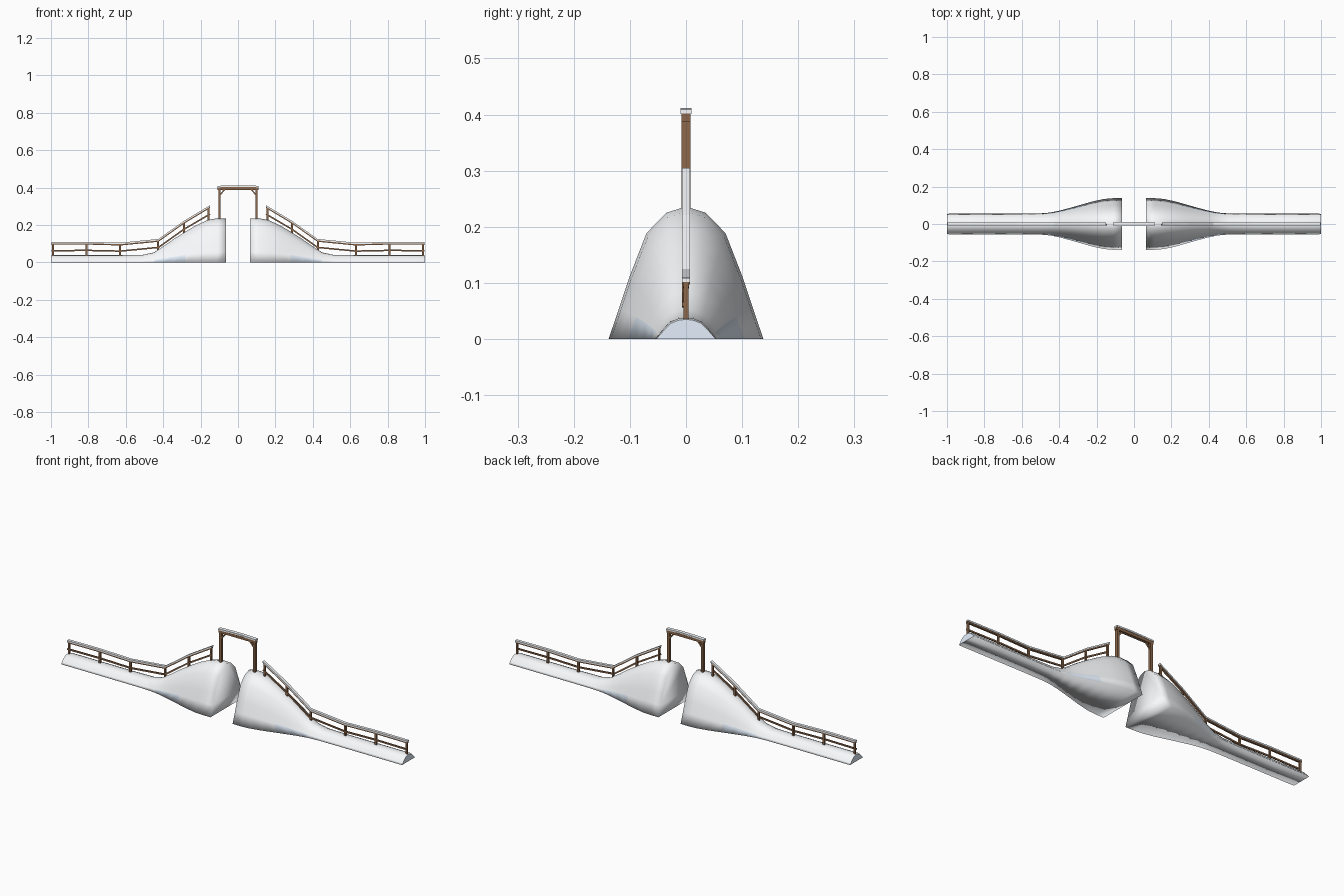
import bpy, bmesh
from mathutils import Vector, Matrix

if "Cube" in bpy.data.objects:
    bpy.data.objects.remove(bpy.data.objects["Cube"])


def material(name, color):
    m = bpy.data.materials.new(name)
    m.diffuse_color = color
    m.use_nodes = True
    m.node_tree.nodes["Principled BSDF"].inputs["Base Color"].default_value = m.diffuse_color
    return m


WOOD = material("wood", (0.27, 0.14, 0.07, 1))
SNOW = material("snow", (0.94, 0.96, 0.98, 1))
SHADE = material("snow_shade", (0.78, 0.87, 0.98, 1))


def finish(name, bm, mats, smooth=False):
    bmesh.ops.recalc_face_normals(bm, faces=bm.faces)
    me = bpy.data.meshes.new(name)
    bm.to_mesh(me)
    bm.free()
    if smooth:
        me.polygons.foreach_set("use_smooth", [True] * len(me.polygons))
    for m in mats:
        me.materials.append(m)
    ob = bpy.data.objects.new(name, me)
    bpy.context.collection.objects.link(ob)
    return ob


def bar(bm, p, q, w, h):
    """Square bar from p to q (in the xz plane): w along y, h across."""
    p, q = Vector(p), Vector(q)
    d = (q - p).normalized()
    y = Vector((0, 1, 0))
    rot = Matrix((d, y, d.cross(y))).transposed().to_4x4()
    size = Matrix.Diagonal(((q - p).length, w, h, 1))
    bmesh.ops.create_cube(bm, size=1, matrix=Matrix.Translation((p + q) / 2) @ rot @ size)


def loft(bm, rings):
    """Closed skin over a row of equal rings."""
    n = len(rings[0])
    rows = []
    for a, b in zip(rings, rings[1:]):
        rows.append([bm.faces.new((a[i], a[(i + 1) % n], b[(i + 1) % n], b[i]))
                     for i in range(n)])
    return rows, bm.faces.new(rings[0]), bm.faces.new(rings[-1])


def strip(bm, pts, w, z0, z1):
    """Continuous rail following (x, z) points, between offsets z0 and z1."""
    loft(bm, [[bm.verts.new((x, sy * w / 2, z + dz)) for sy, dz in
               ((-1, z0), (1, z0), (1, z1), (-1, z1))] for x, z in pts])


# Stations along each bank: x, half width, height
STATIONS = [(0.065, 0.138, 0.234), (0.11, 0.138, 0.236), (0.16, 0.134, 0.227),
            (0.22, 0.121, 0.200), (0.28, 0.104, 0.165), (0.34, 0.087, 0.127),
            (0.40, 0.071, 0.085), (0.45, 0.061, 0.053), (0.51, 0.056, 0.040),
            (0.63, 0.055, 0.038), (0.81, 0.055, 0.038), (0.99, 0.055, 0.038),
            (1.0, 0.053, 0.035)]
HALF = [(1, 0), (0.86, 0.24), (0.73, 0.47), (0.51, 0.80), (0.25, 0.955)]
SECTION = HALF + [(0, 1)] + [(-y, z) for y, z in reversed(HALF)]

# Top line of the fence, and post positions
FENCE = [(0.15, 0.298), (0.29, 0.214), (0.425, 0.118), (0.63, 0.098),
         (0.81, 0.103), (0.997, 0.102)]
LOWER = [(0.15, 0.258), (0.29, 0.176), (0.425, 0.080), (0.63, 0.060),
         (0.81, 0.064), (0.997, 0.062)]
POSTS = [(0.157, 0.22, 0.29), (0.288, 0.15, 0.212), (0.427, 0.06, 0.115),
         (0.63, 0.03, 0.096), (0.81, 0.03, 0.10), (0.99, 0.03, 0.10)]

for side, s in (("left", -1), ("right", 1)):
    # Snow bank, softly shaded all over, bluish low on the flare and at the end
    bm = bmesh.new()
    rows, inner, outer = loft(bm, [[bm.verts.new((s * x, y * w, z * h)) for y, z in SECTION]
                                   for x, w, h in STATIONS])
    outer.material_index = 1
    for k in (4, 5, 6):
        for i in (0, len(SECTION) - 2):
            rows[k][i].material_index = 1
    # Keep the outer end face crisp
    bmesh.ops.split_edges(bm, edges=list(outer.edges))
    finish(side + "_snow_bank", bm, [SNOW, SHADE], True)

    # Fence posts and rails
    bm = bmesh.new()
    for x, z0, z1 in POSTS:
        bar(bm, (s * x, 0, z0), (s * x, 0, z1), 0.009, 0.010)
    strip(bm, [(s * x, z) for x, z in FENCE], 0.010, -0.008, 0.0)
    for (xa, za), (xb, zb) in zip(LOWER, LOWER[1:]):
        bar(bm, (s * xa, -0.004, za), (s * xb, -0.004, zb), 0.006, 0.008)
    finish(side + "_fence", bm, [WOOD])

    # Snow lying on the top rail
    bm = bmesh.new()
    strip(bm, [(s * x, z) for x, z in FENCE], 0.015, -0.001, 0.007)
    finish(side + "_rail_snow", bm, [SNOW])

# Gate frame: posts, corner braces and beam
bm = bmesh.new()
for s in (-1, 1):
    bar(bm, (s * 0.099, 0, 0.21), (s * 0.099, 0, 0.395), 0.016, 0.013)
    bar(bm, (s * 0.095, 0, 0.362), (s * 0.068, 0, 0.393), 0.009, 0.007)
bar(bm, (-0.11, 0, 0.395), (0.11, 0, 0.395), 0.016, 0.014)
finish("gate_frame", bm, [WOOD])

# Snow cap on the beam
bm = bmesh.new()
strip(bm, [(-0.11, 0.401), (-0.04, 0.403), (0.03, 0.404), (0.11, 0.401)], 0.019, 0.0, 0.008)
finish("gate_snow", bm, [SNOW])
